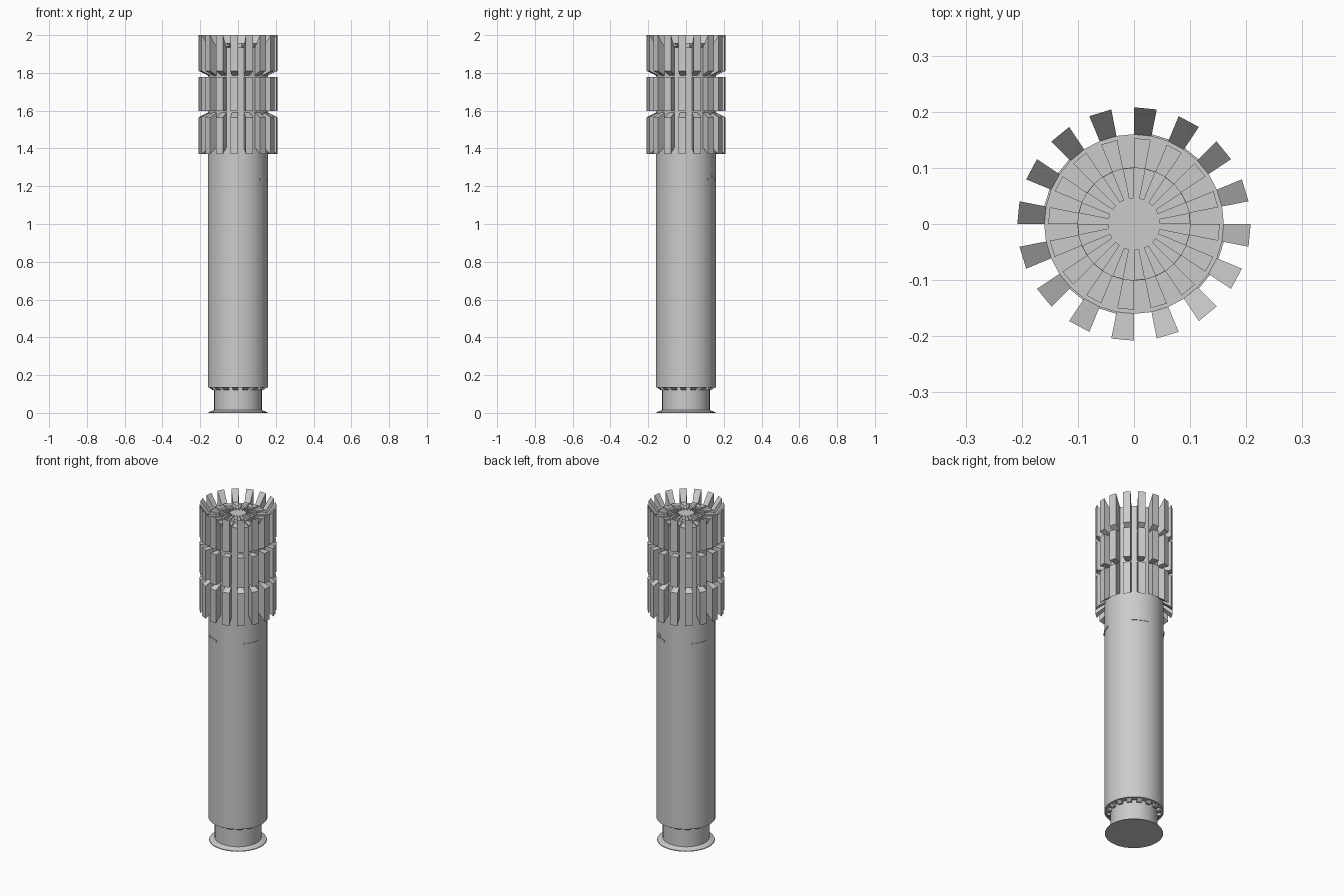
import bpy, bmesh, math

if "Cube" in bpy.data.objects:
    bpy.data.objects.remove(bpy.data.objects["Cube"])

STEP = math.radians(11.25)      # one side of the 32-sided column
R = 0.16                        # column radius
R_FIN = 0.208                   # fin radius

grey = bpy.data.materials.new("plain_grey")
grey.diffuse_color = (0.6, 0.6, 0.6, 1)
grey.use_nodes = True
grey.node_tree.nodes["Principled BSDF"].inputs["Base Color"].default_value = grey.diffuse_color


def finish(bm, name, smooth=False):
    bmesh.ops.recalc_face_normals(bm, faces=bm.faces)
    me = bpy.data.meshes.new(name)
    bm.to_mesh(me)
    bm.free()
    me.materials.append(grey)
    ob = bpy.data.objects.new(name, me)
    bpy.context.collection.objects.link(ob)
    if smooth:
        bpy.ops.object.select_all(action='DESELECT')
        ob.select_set(True)
        bpy.context.view_layer.objects.active = ob
        bpy.ops.object.shade_smooth_by_angle(angle=math.radians(20))
    return ob


def wedge(bm, profile, a0, a1, n=1):
    """Sweep a closed (radius, z) profile from angle a0 to a1."""
    rings = []
    for i in range(n + 1):
        a = a0 + (a1 - a0) * i / n
        rings.append([bm.verts.new((r * math.cos(a), r * math.sin(a), z))
                      for r, z in profile])
    m = len(profile)
    for p, q in zip(rings, rings[1:]):
        for j in range(m):
            bm.faces.new((p[j], p[(j + 1) % m], q[(j + 1) % m], q[j]))
    bm.faces.new(rings[0])
    bm.faces.new(rings[-1][::-1])


def lathe(name, profile):
    """Capped 32-sided turned solid from an open (radius, z) profile."""
    bm = bmesh.new()
    rings = [[bm.verts.new((r * math.cos(i * STEP), r * math.sin(i * STEP), z))
              for i in range(32)] for r, z in profile]
    for p, q in zip(rings, rings[1:]):
        for i in range(32):
            k = (i + 1) % 32
            bm.faces.new((p[i], p[k], q[k], q[i]))
    bm.faces.new(rings[0])
    bm.faces.new(rings[-1])
    return finish(bm, name, True)


def wedge_ring(name, profile, phase):
    """Sixteen wedges, one on every second side of the column."""
    bm = bmesh.new()
    for k in range(16):
        a = (2 * k + phase) * STEP
        wedge(bm, profile, a, a + STEP)
    return finish(bm, name)


# Flared foot, neck, main column and stepped top
lathe("column", [(0.157, 0), (0.155, 0.004), (0.126, 0.015), (0.126, 0.135),
                 (R, 0.135), (R, 1.935), (0.101, 1.935), (0.101, 1.947)])

# Three tiers of cooling fins
I = R - 0.004
wedge_ring("lower_fins", [(I, 1.41), (R_FIN, 1.37), (R_FIN, 1.565), (I, 1.592)], 1)
wedge_ring("middle_fins", [(I, 1.598), (R_FIN, 1.598), (R_FIN, 1.778), (I, 1.778)], 1)
wedge_ring("upper_fins", [(I, 1.785), (R_FIN, 1.81), (R_FIN, 2.0), (I, 1.93)], 1)

# Radial ribs on the top and teeth under the column
wedge_ring("outer_top_ribs", [(0.099, 1.93), (0.153, 1.93), (0.153, 1.943), (0.099, 1.943)], 1)
wedge_ring("inner_top_ribs", [(0.046, 1.94), (0.1005, 1.94), (0.1005, 1.957), (0.046, 1.957)], 0)
wedge_ring("underside_teeth", [(0.124, 0.137), (0.155, 0.137), (0.135, 0.12), (0.124, 0.12)], 1)

# Four thin curved plates, one with a small tab
bm = bmesh.new()
for k in range(4):
    a = (4 + 8 * k) * STEP
    wedge(bm, [(0.157, 1.23), (0.163, 1.23), (0.163, 1.242), (0.157, 1.242)],
          a, a + 3 * STEP, 3)
wedge(bm, [(0.157, 1.24), (0.162, 1.24), (0.162, 1.262), (0.157, 1.262)],
      math.radians(58.5), math.radians(65.2))
finish(bm, "slot_plates")
